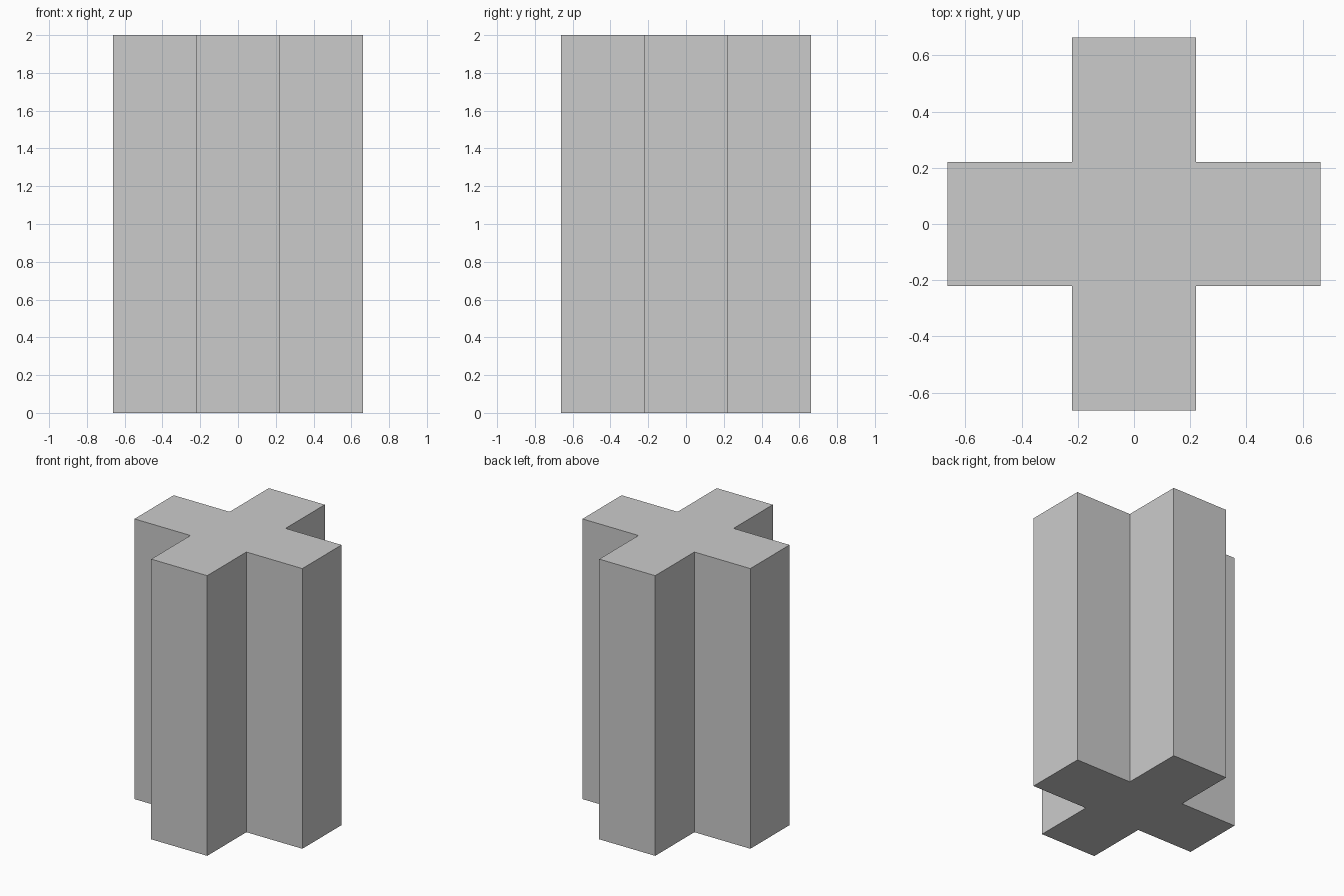
import bpy
import bmesh
from mathutils import Matrix

if "Cube" in bpy.data.objects:
    bpy.data.objects.remove(bpy.data.objects["Cube"])

ARM = 0.663    # reach of each arm from the centre
HALF = 0.221   # half the arm width
HEIGHT = 2.0

bm = bmesh.new()

# Cross-shaped profile: three corners per quadrant, repeated by quarter turns
corner = [(ARM, -HALF), (ARM, HALF), (HALF, HALF)]
outline = []
for x, y in corner:
    outline.append((x, y))
for turn in range(3):
    outline += [(-y, x) for x, y in outline[-3:]]
base = bm.faces.new([bm.verts.new((x, y, 0)) for x, y in outline])

# Extrude the profile into a solid column
top = bmesh.ops.extrude_face_region(bm, geom=[base], use_keep_orig=True)
verts = [g for g in top["geom"] if isinstance(g, bmesh.types.BMVert)]
bmesh.ops.translate(bm, verts=verts, vec=(0, 0, HEIGHT))
bmesh.ops.recalc_face_normals(bm, faces=bm.faces)

mesh = bpy.data.meshes.new("cross_column")
bm.to_mesh(mesh)
bm.free()
column = bpy.data.objects.new("cross_column", mesh)
bpy.context.collection.objects.link(column)
